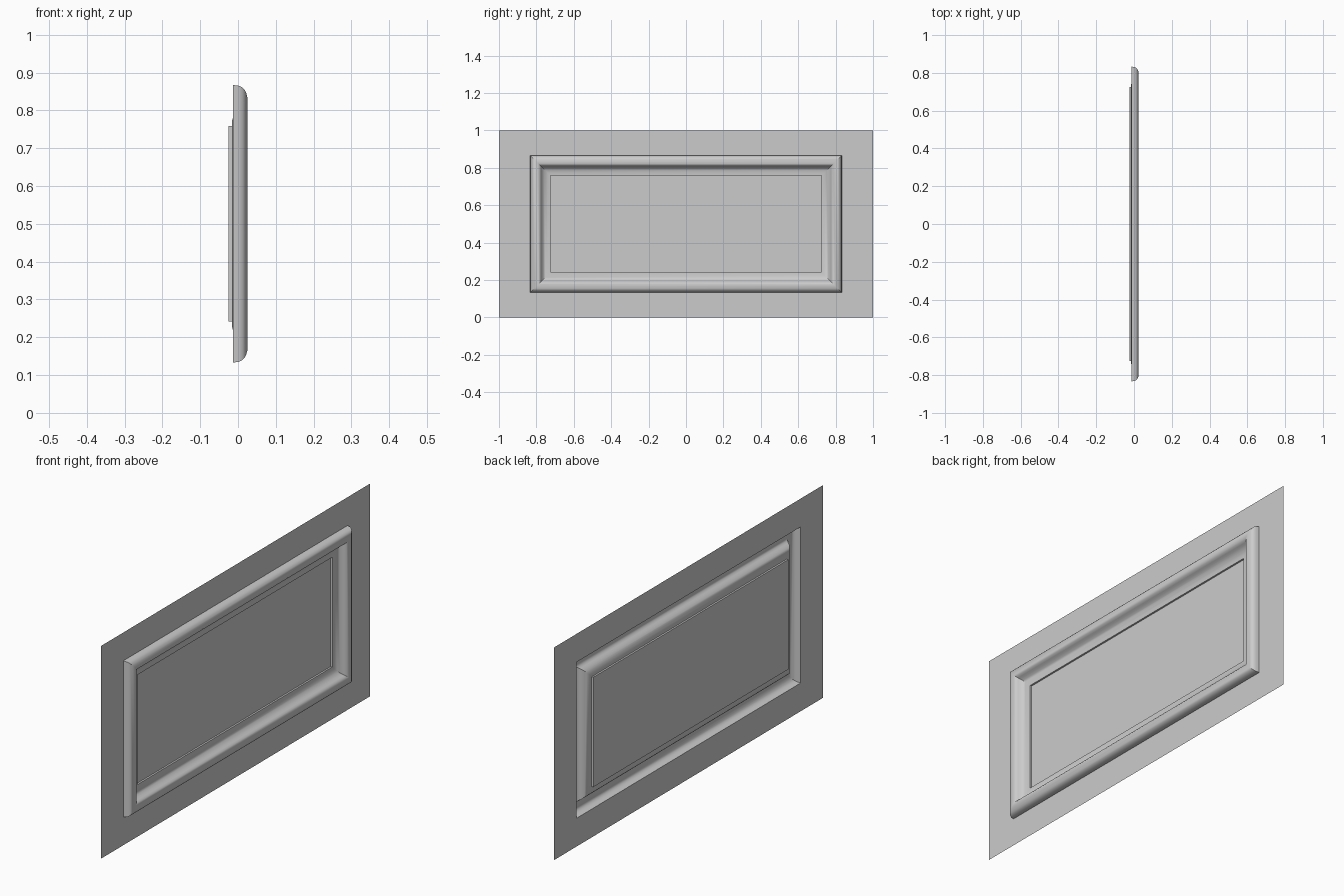
import bpy, bmesh

if "Cube" in bpy.data.objects:
    bpy.data.objects.remove(bpy.data.objects["Cube"])

HALF_Y, HALF_Z, MID_Z = 0.833, 0.367, 0.5   # outer edge of the moulding
SHEET_X = -0.013

# Moulding profile: (inset from outer edge, x height)
profile = [(0, SHEET_X), (0.002, 0.002), (0.006, 0.011), (0.012, 0.017),
           (0.022, 0.022), (0.033, 0.025), (0.045, 0.0235), (0.053, 0.018),
           (0.058, 0.010), (0.063, 0.002), (0.071, -0.006), (0.081, -0.012),
           (0.094, -0.0155), (0.109, -0.0165), (0.109, -0.025)]

bm = bmesh.new()


def ring(hy, hz, x):
    return [bm.verts.new((x, sy * hy, MID_Z + sz * hz))
            for sy, sz in ((-1, -1), (1, -1), (1, 1), (-1, 1))]


def bridge(a, b):
    for i in range(4):
        j = (i + 1) % 4
        bm.faces.new((a[i], a[j], b[j], b[i]))


# Flat border, mitred moulding, then the recessed field, as one thin sheet
last = ring(1.0, 0.5, SHEET_X)
for inset, x in profile:
    nxt = ring(HALF_Y - inset, HALF_Z - inset, x)
    bridge(last, nxt)
    last = nxt
bm.faces.new(last)

mesh = bpy.data.meshes.new("wall_panel")
bm.to_mesh(mesh)
bm.free()
panel = bpy.data.objects.new("wall_panel", mesh)
bpy.context.collection.objects.link(panel)

# Smooth moulding with crisp steps and mitres
bpy.context.view_layer.objects.active = panel
panel.select_set(True)
bpy.ops.object.shade_smooth_by_angle(angle=0.6)
